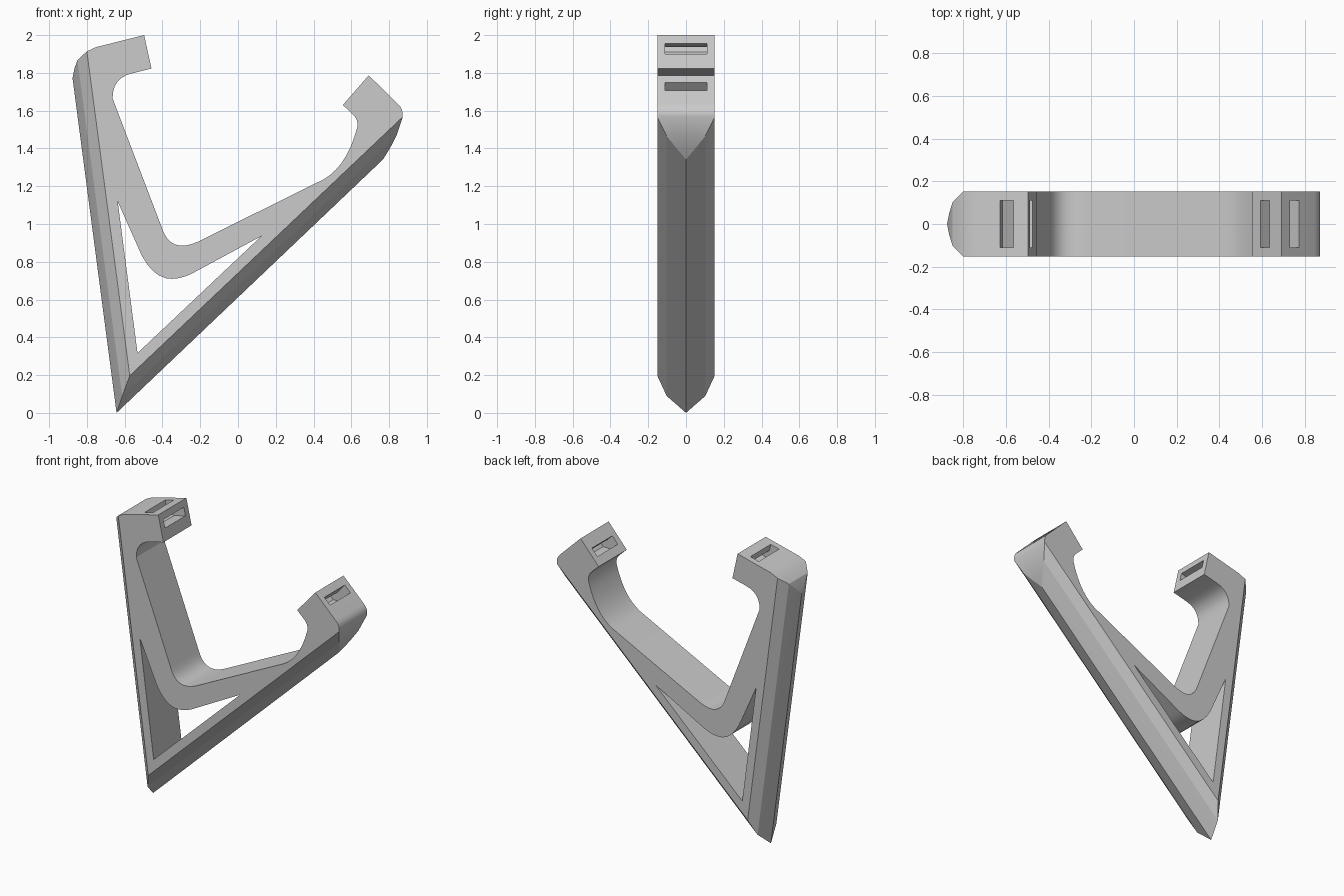
import bpy, bmesh
from mathutils import Vector

if "Cube" in bpy.data.objects:
    bpy.data.objects.remove(bpy.data.objects["Cube"])

HALF = 0.152


def arc(p0, c, p1, n=6):
    """Quadratic curve points from p0 to p1, pulled toward c."""
    p0, c, p1 = Vector(p0), Vector(c), Vector(p1)
    return [tuple(p0 * (1 - t) ** 2 + c * 2 * t * (1 - t) + p1 * t * t)
            for t in (i / n for i in range(n + 1))]


def loft(name, layers):
    """Solid through (y, outline) layers; outlines share a point count."""
    bm = bmesh.new()
    rings = [[bm.verts.new((x, y, z)) for x, z in pts] for y, pts in layers]
    for a, b in zip(rings, rings[1:]):
        for i in range(len(a)):
            j = (i + 1) % len(a)
            bm.faces.new((a[i], a[j], b[j], b[i]))
    bm.faces.new(rings[0])
    bm.faces.new(rings[-1])
    bmesh.ops.remove_doubles(bm, verts=bm.verts, dist=1e-4)
    bmesh.ops.recalc_face_normals(bm, faces=bm.faces)
    me = bpy.data.meshes.new(name)
    bm.to_mesh(me)
    bm.free()
    ob = bpy.data.objects.new(name, me)
    bpy.context.collection.objects.link(ob)
    return ob


# Inside of the V and the two hook tips, from left tip to right shoulder
inner = [(-0.68, 1.954), (-0.497, 2.0), (-0.458, 1.823)]
inner += arc((-0.56, 1.798), (-0.665, 1.775), (-0.664, 1.665))
inner += arc((-0.405, 0.985), (-0.36, 0.84), (-0.215, 0.905), 8)
inner += arc((0.42, 1.22), (0.57, 1.28), (0.632, 1.513), 8)
inner += arc((0.632, 1.513), (0.64, 1.555), (0.60, 1.588), 4)[1:]
inner += [(0.555, 1.63), (0.692, 1.787)]
inner += arc((0.845, 1.637), (0.876, 1.61), (0.872, 1.567), 4)[:-1]

# Where each depth layer meets the shoulders and the bottom corner
depths = [HALF, 0.102, 0.051, 0]
left = [(-0.80, 1.914), (-0.85, 1.868), (-0.866, 1.823), (-0.876, 1.772)]
right = [(0.872, 1.567), (0.838, 1.465), (0.805, 1.402), (0.768, 1.342)]
corner = [(-0.573, 0.197), (-0.613, 0.089), (-0.628, 0.045), (-0.643, 0.0)]


def outline(k):
    r = [right[min(i, k)] for i in range(4)]
    l = [left[min(i, k)] for i in range(4)]
    return inner + r + [corner[k]] + l[::-1] + [(-0.75, 1.937)]


order = [(-1, 0), (-1, 1), (-1, 2), (1, 3), (1, 2), (1, 1), (1, 0)]
body = loft("v_frame", [(s * depths[k], outline(k)) for s, k in order])


def cut(name, pts, half):
    cutter = loft(name, [(-half, pts), (half, pts)])
    cutter.hide_render = True
    mod = body.modifiers.new(name, 'BOOLEAN')
    mod.operation = 'DIFFERENCE'
    mod.solver = 'EXACT'
    mod.object = cutter
    bpy.context.view_layer.objects.active = body
    bpy.ops.object.modifier_apply(modifier=name)
    bpy.data.objects.remove(cutter)


# Window between the strut and the outer edges
window = [(-0.637, 1.12), (-0.532, 0.317), (0.124, 0.936)]
window += arc((-0.245, 0.737), (-0.315, 0.702), (-0.38, 0.712), 4)
window += arc((-0.38, 0.712), (-0.475, 0.735), (-0.535, 0.89), 5)[1:]
cut("window_cutter", window, 0.3)


def strap_slot(name, tip, outer, end, u0, u1, v0, v1):
    """Bent channel joining the outer face and end face around a hook tip."""
    tip = Vector(tip)
    u = (Vector(outer) - tip).normalized()
    v = (Vector(end) - tip).normalized()
    path = [(-0.03, v0), (u0, v0), (u0, -0.03), (u1, -0.03),
            (u1, v1 - 0.045), (u1 - 0.045, v1), (-0.03, v1)]
    cut(name, [tuple(tip + u * a + v * b) for a, b in path], 0.11)


strap_slot("left_slot_cutter", inner[1], inner[0], inner[2],
           0.07, 0.135, 0.046, 0.103)
strap_slot("right_slot_cutter", (0.692, 1.787), (0.845, 1.637), (0.555, 1.63),
           0.055, 0.115, 0.088, 0.15)

# Smooth bends, crisp edges
bpy.ops.object.select_all(action='DESELECT')
body.select_set(True)
bpy.context.view_layer.objects.active = body
bpy.ops.object.shade_smooth_by_angle(angle=0.38)
